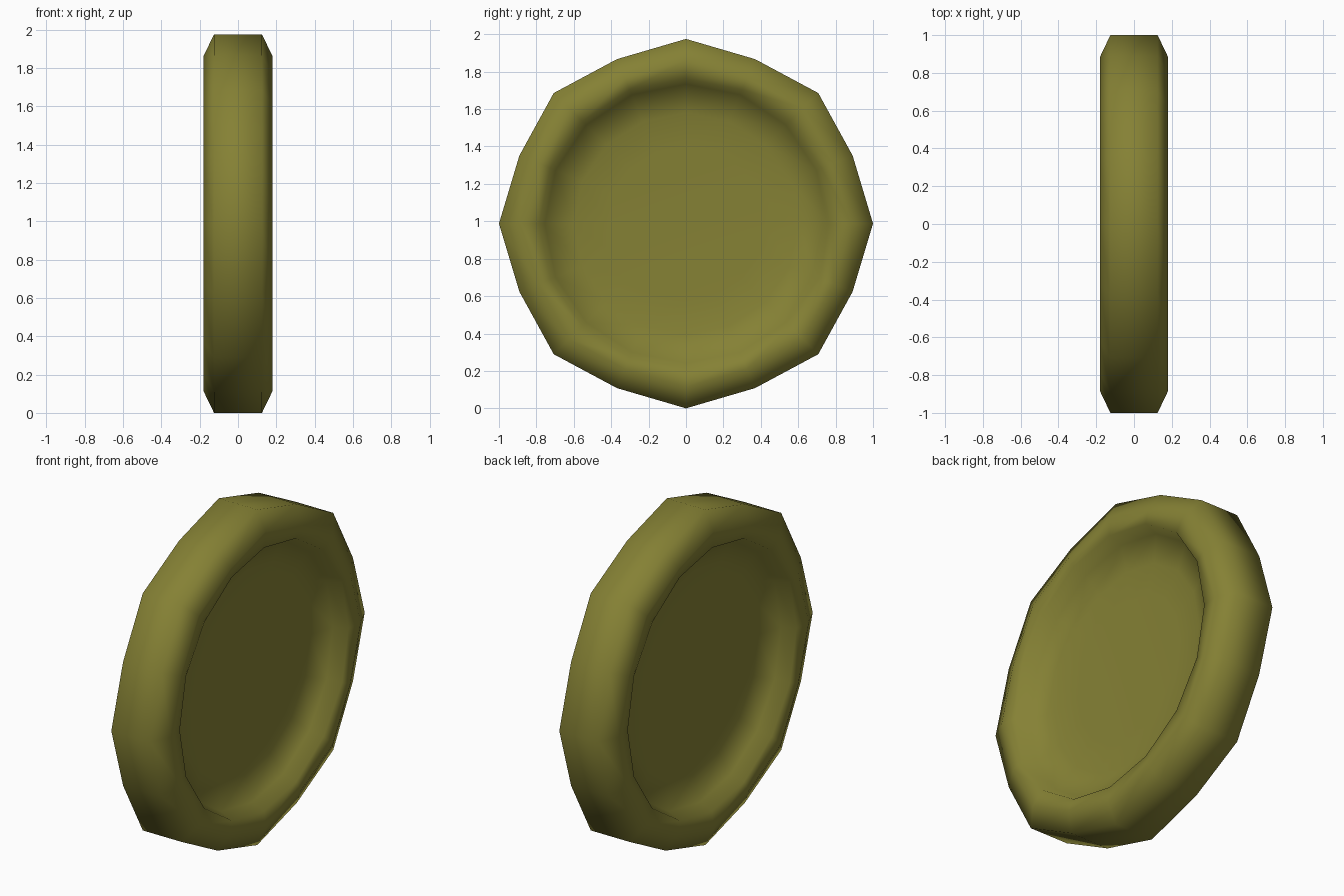
import bpy, bmesh, math

if "Cube" in bpy.data.objects:
    bpy.data.objects.remove(bpy.data.objects["Cube"])

SIDES = 16
CENTER_Z = 0.9875

# half profile: (x, radius) from tread edge, over the rim, down into the dish
HALF = [(0.125, 1.0), (0.18, 0.885), (0.17, 0.785), (0.09, 0.755),
        (0.05, 0.60), (0.04, 0.42)]
profile = [(-x, r) for x, r in reversed(HALF)] + HALF

olive = bpy.data.materials.new("olive")
olive.diffuse_color = (0.235, 0.22, 0.035, 1)
olive.use_nodes = True
olive.node_tree.nodes["Principled BSDF"].inputs["Base Color"].default_value = olive.diffuse_color


def ring(bm, x, r):
    verts = []
    for i in range(SIDES):
        a = 2 * math.pi * i / SIDES
        # every other corner is slightly pulled in, as on the coarse outline
        k = r * (0.964 if i % 2 and r > 0.7 else 1.0)
        if r < 0.8 and r > 0.7:
            k = r
        verts.append(bm.verts.new((x, k * math.cos(a),
                                   CENTER_Z + k * math.sin(a) * 0.9875)))
    return verts


# dished disc: spun profile closed by flat floors
bm = bmesh.new()
rings = [ring(bm, x, r) for x, r in profile]
for a, b in zip(rings, rings[1:]):
    for i in range(SIDES):
        j = (i + 1) % SIDES
        bm.faces.new((a[i], a[j], b[j], b[i]))
bm.faces.new(rings[0])
bm.faces.new(rings[-1])
bm.normal_update()
bmesh.ops.recalc_face_normals(bm, faces=bm.faces)

mesh = bpy.data.meshes.new("dished_disc")
for f in bm.faces:
    f.smooth = True
bm.to_mesh(mesh)
bm.free()
mesh.materials.append(olive)
disc = bpy.data.objects.new("dished_disc", mesh)
bpy.context.collection.objects.link(disc)
